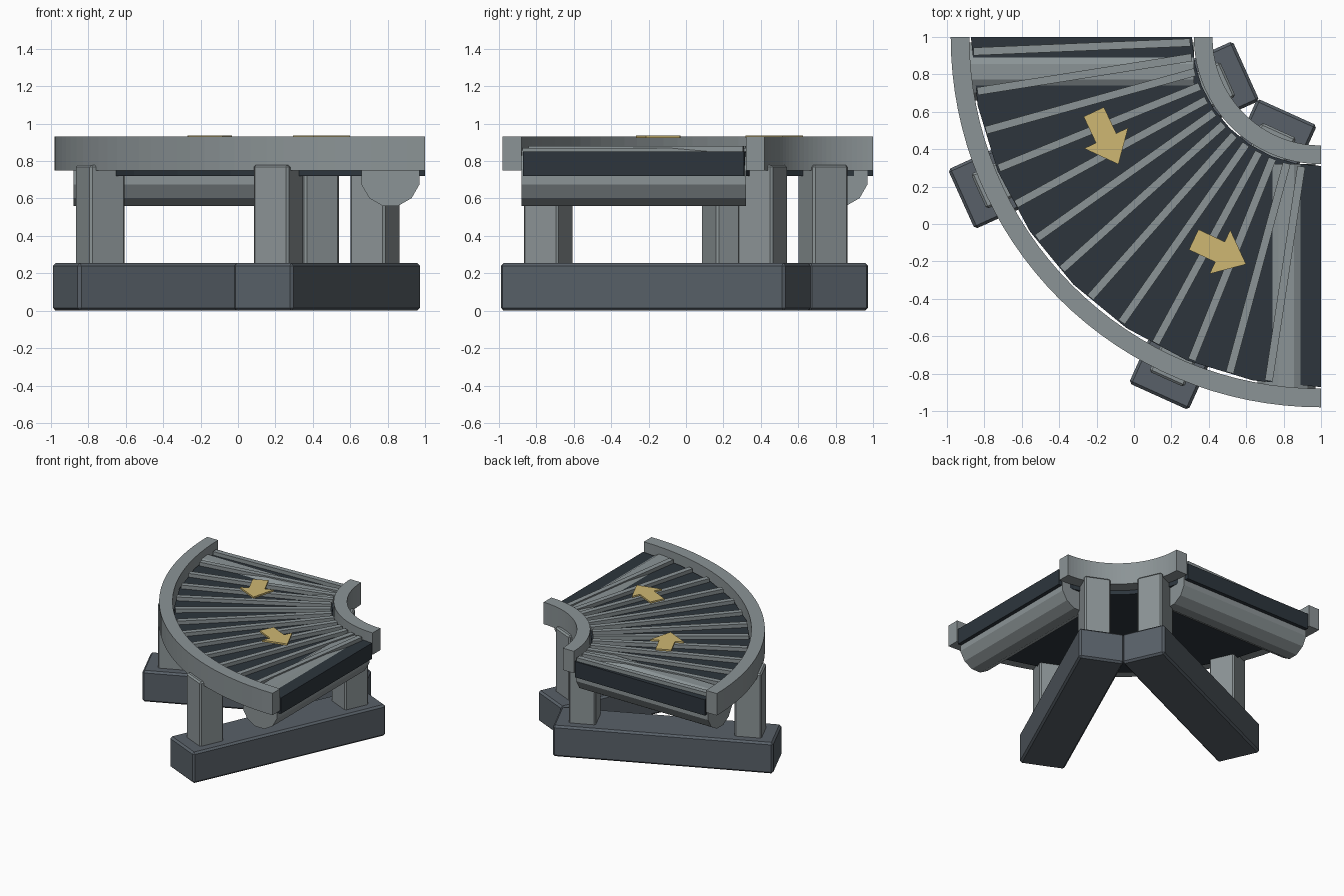
import bpy, bmesh
from math import radians, cos, sin, pi
from mathutils import Matrix, Vector

if "Cube" in bpy.data.objects:
    bpy.data.objects.remove(bpy.data.objects["Cube"])

PIVOT = Vector((1, 1, 0))      # centre of the quarter turn
SPREAD = (24.3, 65.7)          # angles of the two supports


def material(name, rgb):
    m = bpy.data.materials.new(name)
    m.use_nodes = True
    m.diffuse_color = (*rgb, 1)
    m.node_tree.nodes["Principled BSDF"].inputs["Base Color"].default_value = (*rgb, 1)
    return m


STEEL = material("light grey steel", (0.26, 0.295, 0.305))
BASE = material("slate grey", (0.098, 0.117, 0.138))
BELT = material("dark belt", (0.026, 0.036, 0.046))
GOLD = material("gold arrow", (0.62, 0.475, 0.17))


def finish(name, bm, mat, bevel=0):
    bmesh.ops.recalc_face_normals(bm, faces=bm.faces)
    mesh = bpy.data.meshes.new(name)
    bm.to_mesh(mesh)
    bm.free()
    mesh.materials.append(mat)
    ob = bpy.data.objects.new(name, mesh)
    bpy.context.collection.objects.link(ob)
    if bevel:
        mod = ob.modifiers.new("bevel", "BEVEL")
        mod.width = bevel
        mod.segments = 1
    return ob


def prism(name, outline, z0, z1, mat):
    """Extrude a flat outline upwards."""
    bm = bmesh.new()
    face = bm.faces.new([bm.verts.new((x, y, z0)) for x, y in outline])
    ext = bmesh.ops.extrude_face_region(bm, geom=[face])
    verts = [v for v in ext["geom"] if isinstance(v, bmesh.types.BMVert)]
    bmesh.ops.translate(bm, verts=verts, vec=(0, 0, z1 - z0))
    return finish(name, bm, mat)


def quarter(name, r0, r1, z0, z1, steps, mat):
    """Quarter ring swept about the pivot, made of quads."""
    bm = bmesh.new()
    loops = []
    for i in range(steps + 1):
        a = pi / 2 * i / steps
        loops.append([bm.verts.new((1 - r * cos(a), 1 - r * sin(a), z))
                      for r, z in ((r0, z0), (r1, z0), (r1, z1), (r0, z1))])
    for p, q in zip(loops, loops[1:]):
        for k in range(4):
            n = (k + 1) % 4
            bm.faces.new((p[k], p[n], q[n], q[k]))
    bm.faces.new(loops[0])
    bm.faces.new(loops[-1])
    return finish(name, bm, mat)


def radial_box(name, angle, r0, r1, width, z0, z1, mat, bevel=0):
    """Box lying along a radius of the turn."""
    bm = bmesh.new()
    bmesh.ops.create_cube(bm, size=1)
    bmesh.ops.scale(bm, verts=bm.verts, vec=(r1 - r0, width, z1 - z0))
    bmesh.ops.translate(bm, verts=bm.verts, vec=((r0 + r1) / 2, 0, (z0 + z1) / 2))
    turn = Matrix.Translation(PIVOT) @ Matrix.Rotation(radians(angle) + pi, 4, "Z")
    bmesh.ops.transform(bm, matrix=turn, verts=bm.verts)
    return finish(name, bm, mat, bevel)


# Side rails and belt deck
quarter("outer_rail", 1.88, 1.98, 0.75, 0.93, 32, STEEL)
quarter("inner_rail", 0.58, 0.68, 0.75, 0.93, 32, STEEL)
quarter("belt_deck", 0.69, 1.872, 0.72, 0.85, 8, BELT)

# Slats across the belt
for i in range(13):
    radial_box(f"belt_slat_{i + 1}", 2.4 + 6.58 * i, 0.7, 1.86, 0.042, 0.83, 0.88, STEEL)

# End rollers, half sunk in the deck
for side, axis, centre in (("back", "Y", (-0.28, 0.815, 0.715)),
                           ("left", "X", (0.815, -0.28, 0.715))):
    bm = bmesh.new()
    bmesh.ops.create_cone(bm, cap_ends=True, segments=12, radius1=0.16, radius2=0.16, depth=1.2)
    place = (Matrix.Translation(centre) @ Matrix.Rotation(pi / 2, 4, axis)
             @ Matrix.Rotation(pi / 12, 4, "Z"))
    bmesh.ops.transform(bm, matrix=place, verts=bm.verts)
    finish(f"{side}_roller", bm, STEEL)

# Floor beams and posts
for i, a in enumerate(SPREAD, 1):
    radial_box(f"floor_beam_{i}", a, 0.44, 2.11, 0.35, 0, 0.255, BASE, 0.015)
    radial_box(f"outer_post_{i}", a, 1.803, 2.008, 0.205, 0.24, 0.78, STEEL, 0.012)
    radial_box(f"inner_post_{i}", a, 0.547, 0.752, 0.205, 0.24, 0.78, STEEL, 0.012)

# Direction arrows hovering over the belt
half = [(-0.155, 0.06), (0, 0.06), (0, 0.13)]
arrow = half + [(0.155, 0)] + [(x, -y) for x, y in reversed(half)]
for i, a in enumerate((25.2, 64.8), 1):
    t = radians(a)
    along = Vector((sin(t), -cos(t)))
    out = Vector((-cos(t), -sin(t)))
    points = [PIVOT.xy + out * (1.27 + y) + along * x for x, y in arrow]
    prism(f"direction_arrow_{i}", points, 0.922, 0.936, GOLD)
